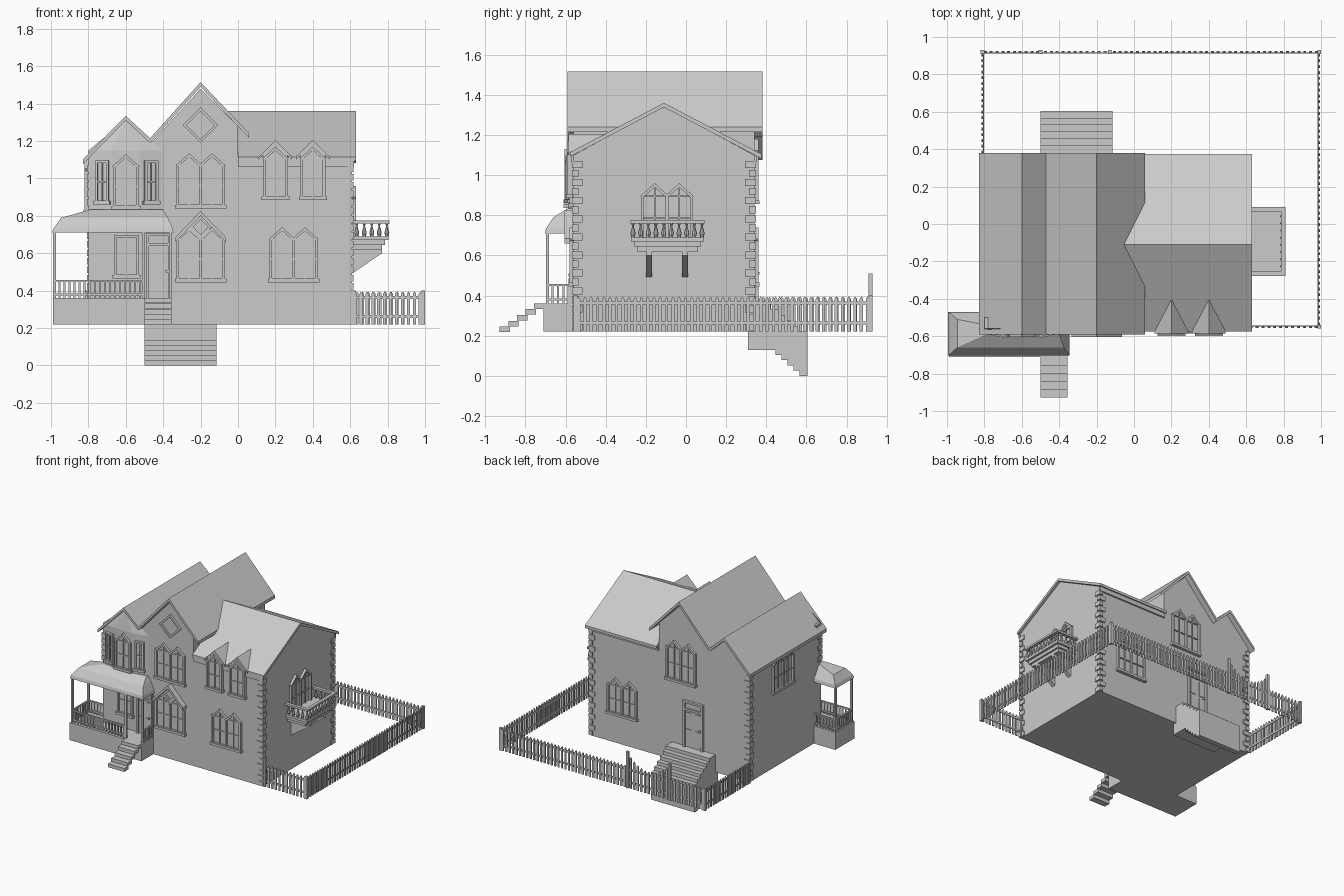
import bpy, bmesh, math
from mathutils import Matrix, Vector

cube = bpy.data.objects.get("Cube")
if cube:
    bpy.data.objects.remove(cube, do_unlink=True)

grey = bpy.data.materials.new("plain_grey")
grey.use_nodes = True
grey.diffuse_color = (0.6, 0.6, 0.6, 1)
grey.node_tree.nodes["Principled BSDF"].inputs["Base Color"].default_value = (0.6, 0.6, 0.6, 1)
I = Matrix.Identity(4)


def finish(name, bm):
    bmesh.ops.recalc_face_normals(bm, faces=bm.faces)
    me = bpy.data.meshes.new(name)
    bm.to_mesh(me)
    bm.free()
    me.materials.append(grey)
    bpy.context.collection.objects.link(bpy.data.objects.new(name, me))


def prism(bm, pts, a, b, axis="Y", M=I):
    """Extrude a 2D outline from a to b along an axis."""
    put = {"X": lambda u, v, t: (t, u, v), "Y": lambda u, v, t: (u, t, v),
           "Z": lambda u, v, t: (u, v, t)}[axis]
    r0, r1 = [[bm.verts.new(M @ Vector(put(u, v, t))) for u, v in pts] for t in (a, b)]
    bm.faces.new(r0)
    bm.faces.new(r1[::-1])
    for i in range(len(pts)):
        j = (i + 1) % len(pts)
        bm.faces.new((r0[i], r0[j], r1[j], r1[i]))


def box(bm, x0, x1, y0, y1, z0, z1, M=I):
    prism(bm, [(x0, z0), (x1, z0), (x1, z1), (x0, z1)], y0, y1, "Y", M)


def bar(bm, p, q, w, a, b, M=I):
    """Flat board between two points of a facade."""
    p, q = Vector(p), Vector(q)
    d = (q - p).normalized() * w / 2
    n = Vector((-d.y, d.x))
    prism(bm, [p - d - n, q + d - n, q + d + n, p - d + n], a, b, "Y", M)


def slab(bm, line, t, a, b, axis="Y"):
    """Folded roof sheet of vertical thickness t under a polyline."""
    prism(bm, line + [(u, v - t) for u, v in reversed(line)], a, b, axis)


def facing(x, y, z, deg):
    return Matrix.Translation((x, y, z)) @ Matrix.Rotation(math.radians(deg), 4, "Z")


def window(name, x, y, z, deg, w, h, lights=2, rise=0.055):
    """Peaked or square window, origin at the middle of its sill."""
    M, bm = facing(x, y, z, deg), bmesh.new()
    lw, s = w / lights, h - rise
    top = [(-w / 2, s)]
    for i in range(lights):
        c = -w / 2 + lw * (i + 0.5)
        top += [(c, h), (c + lw / 2, s)]
    outline = [(-w / 2, 0)] + top + [(w / 2, 0)]
    prism(bm, outline, -0.004, 0.02, "Y", M)
    for i, p in enumerate(outline):
        bar(bm, p, outline[(i + 1) % len(outline)], 0.014, -0.02, 0.01, M)
    for i in range(lights):
        c = -w / 2 + lw * (i + 0.5)
        bar(bm, (c, 0), (c, h), 0.007, -0.012, 0.01, M)
        if i:
            bar(bm, (c - lw / 2, 0), (c - lw / 2, s), 0.014, -0.018, 0.01, M)
    for v in (s / 2, s):
        bar(bm, (-w / 2, v), (w / 2, v), 0.007, -0.012, 0.01, M)
    box(bm, -w / 2 - 0.015, w / 2 + 0.015, -0.026, 0.01, -0.015, 0.004, M)
    finish(name, bm)


def door(name, x, y, z, deg, w, h):
    M, bm = facing(x, y, z, deg), bmesh.new()
    box(bm, -w / 2, w / 2, -0.006, 0.01, 0, h, M)
    for s in (-1, 1):
        bar(bm, (s * w / 2, 0), (s * w / 2, h), 0.016, -0.02, 0.01, M)
        for v in (0.08, 0.45):
            box(bm, s * w / 4 - w / 7, s * w / 4 + w / 7, -0.012, 0, h * v, h * (v + 0.32), M)
    for v in (h, h * 0.84):
        bar(bm, (-w / 2, v), (w / 2, v), 0.016, -0.02, 0.01, M)
    box(bm, w * 0.32, w * 0.42, -0.025, 0, h * 0.4, h * 0.44, M)
    finish(name, bm)


# House walls: twin front gables, and a side wing whose ridge runs across
F, B, L, R, G = -0.56, 0.34, -0.80, 0.61, 0.22
bm = bmesh.new()
prism(bm, [(L, G), (0, G), (0, 1.28), (-0.2, 1.48), (-0.465, 1.19), (-0.6, 1.31), (L, 1.11)], F, B)
finish("gabled_walls", bm)
bm = bmesh.new()
prism(bm, [(F, G), (B, G), (B, 1.10), (-0.11, 1.34), (F, 1.10)], 0, R, "X")
finish("wing_walls", bm)

# Roofs
bm = bmesh.new()
slab(bm, [(-0.83, 1.10), (-0.6, 1.335), (-0.47, 1.215), (-0.2, 1.515), (0.06, 1.24)], 0.025, -0.59, 0.38)
finish("gabled_roof", bm)
bm = bmesh.new()
slab(bm, [(-0.575, 1.115), (-0.11, 1.36), (0.375, 1.105)], 0.022, 0, 0.63, "X")
slab(bm, [(-0.45, 1.18), (-0.11, 1.36), (0.24, 1.175)], 0.022, -0.07, 0, "X")
box(bm, 0, 0.62, -0.57, F, 1.06, 1.10)
box(bm, 0, 0.62, B, B + 0.012, 1.06, 1.10)
finish("wing_roof", bm)

# Dormers with their windows
for i, x in enumerate((0.2, 0.4)):
    bm = bmesh.new()
    prism(bm, [(x - 0.065, 1.08), (x + 0.065, 1.08), (x + 0.065, 1.13), (x, 1.19), (x - 0.065, 1.13)], -0.577, -0.42)
    slab(bm, [(x - 0.09, 1.115), (x, 1.205), (x + 0.09, 1.115)], 0.015, -0.585, -0.385)
    finish(f"dormer_{i + 1}", bm)
    window(f"dormer_window_{i + 1}", x, -0.572, 0.90, 0, 0.12, 0.26, 1)

# Corner bay with its small faceted roof
bm = bmesh.new()
plan = [(L, F), (-0.68, -0.585), (-0.525, -0.585), (-0.40, F), (-0.40, -0.5), (L, -0.5)]
prism(bm, plan, 0.80, 1.15, "Z")
rim = [bm.verts.new((x, y, 1.15)) for x, y in plan]
tip = bm.verts.new((-0.6, F, 1.31))
for i in range(4 - 1):
    bm.faces.new((rim[i], rim[i + 1], tip))
finish("bay", bm)
tilt = math.degrees(math.atan2(0.025, 0.12))
window("bay_window", -0.6, -0.584, 0.85, 0, 0.125, 0.27, 1)
window("bay_left_window", -0.725, -0.575, 0.875, -tilt, 0.06, 0.215, 1, 0)
window("bay_right_window", -0.465, -0.574, 0.875, tilt, 0.06, 0.215, 1, 0)

# Paired windows and doors on all four sides
for name, x, y, z, deg, h in (
        ("front_upper_window", -0.2, F, 0.855, 0, 0.27), ("front_lower_window", -0.2, F, 0.46, 0, 0.27),
        ("front_wing_window", 0.297, F, 0.46, 0, 0.27), ("balcony_window", R, -0.095, 0.68, 90, 0.27),
        ("back_upper_window", -0.2, B, 0.87, 180, 0.30), ("back_lower_window", 0.32, B, 0.46, 180, 0.27),
        ("left_window", L, -0.07, 0.83, -90, 0.27)):
    window(name, x, y, z, deg, 0.245, h)
window("porch_window", -0.597, F, 0.48, 0, 0.12, 0.21, 1, 0)
door("front_door", -0.425, F, 0.36, 0, 0.12, 0.34)
door("back_door", -0.31, B, 0.36, 180, 0.16, 0.36)

# Hood over the lower front window, and diamond ornaments
bm = bmesh.new()
slab(bm, [(-0.335, 0.685), (-0.2, 0.825), (-0.065, 0.685)], 0.025, -0.605, F)
finish("window_hood", bm)
for name, z, r in (("gable_diamond", 1.285, 0.085), ("hood_diamond", 0.74, 0.05)):
    bm = bmesh.new()
    ring = [(-0.2 + r, z), (-0.2, z + r), (-0.2 - r, z), (-0.2, z - r)]
    prism(bm, ring, F - 0.005, F + 0.01)
    for i in range(4):
        bar(bm, ring[i], ring[i - 1], 0.014, F - 0.018, F)
    finish(name, bm)

# Corner stones
bm = bmesh.new()
for x, y, z0 in ((R, F, G), (R, B, G), (L, B, G), (L, F, 0.85)):
    sx, sy = (1 if x > 0 else -1), (1 if y > 0 else -1)
    n = int((1.08 - z0) / 0.045)
    for i in range(n):
        z, k = z0 + i * 0.045, 0.045 if i % 2 else 0.025
        box(bm, *sorted((x - sx * k, x + sx * 0.008)), *sorted((y - sy * (0.07 - k), y + sy * 0.008)), z + 0.005, z + 0.04)
finish("corner_stones", bm)

# Porch: base, lofted roof, posts, railing
bm = bmesh.new()
box(bm, -0.99, -0.355, -0.71, -0.47, G, 0.36)
finish("porch_base", bm)
bm = bmesh.new()
prev = None
for x0, x1, y0, y1, z in ((-0.995, -0.345, -0.703, -0.47, 0.71), (-0.985, -0.35, -0.697, -0.475, 0.735),
                          (-0.945, -0.375, -0.66, -0.51, 0.79), (-0.79, -0.40, -0.59, -0.54, 0.833)):
    loop = [bm.verts.new(p) for p in ((x0, y0, z), (x1, y0, z), (x1, y1, z), (x0, y1, z))]
    if prev:
        for i in range(4):
            bm.faces.new((prev[i - 1], prev[i], loop[i], loop[i - 1]))
    else:
        bm.faces.new(loop)
    prev = loop
bm.faces.new(prev)
finish("porch_roof", bm)
bm = bmesh.new()
for x, y in ((-0.98, -0.69), (-0.98, -0.485), (-0.505, -0.69), (-0.36, -0.69), (-0.36, -0.57)):
    box(bm, x - 0.008, x + 0.008, y - 0.008, y + 0.008, 0.36, 0.72)
finish("porch_posts", bm)
bm = bmesh.new()
for z in (0.375, 0.448):
    box(bm, -0.98, -0.505, -0.696, -0.684, z, z + 0.01)
    box(bm, -0.986, -0.974, -0.69, -0.485, z, z + 0.01)
    box(bm, -0.98, -0.80, -0.491, -0.479, z, z + 0.01)
    box(bm, -0.366, -0.354, -0.69, -0.56, z, z + 0.01)
spots = [(-0.955 + i * 0.027, -0.69) for i in range(17)] + [(-0.98, -0.665 + i * 0.027) for i in range(7)]
spots += [(-0.955 + i * 0.027, -0.485) for i in range(6)] + [(-0.36, -0.665 + i * 0.027) for i in range(4)]
for x, y in spots:
    box(bm, x - 0.005, x + 0.005, y - 0.005, y + 0.005, 0.36, 0.45)
finish("porch_railing", bm)

# Front steps (thin folded flight) and back steps (solid)
bm = bmesh.new()
for i in range(5):
    y, z = -0.928 + i * 0.043, 0.245 + i * 0.029
    box(bm, -0.5, -0.355, y, y + 0.052, z - 0.027, z)
finish("front_steps", bm)
bm = bmesh.new()
top = [(0.31, 0.36)]
for i in range(6):
    top += [(0.42 + i * 0.037, 0.36 - i * 0.028), (0.42 + i * 0.037, 0.332 - i * 0.028)]
under = [(0.605, 0)]
for i in range(5):
    under += [(0.565 - i * 0.03, i * 0.026), (0.565 - i * 0.03, (i + 1) * 0.026)]
prism(bm, top + under + [(0.31, 0.13)], -0.5, -0.115, "X")
finish("back_steps", bm)

# Balcony: stepped floor, brackets, turned balusters, rail
bm = bmesh.new()
for x, y0, y1, z0, z1 in ((0.77, -0.245, 0.06, 0.62, 0.645), (0.785, -0.26, 0.075, 0.645, 0.67), (0.805, -0.275, 0.09, 0.67, 0.69)):
    box(bm, 0.60, x, y0, y1, z0, z1)
for y in (-0.185, -0.005):
    prism(bm, [(0.60, 0.485), (0.77, 0.60), (0.77, 0.62), (0.60, 0.62)], y - 0.015, y + 0.015)
finish("balcony_floor", bm)
bm = bmesh.new()
for x0, x1, y0, y1 in ((0.785, 0.81, -0.277, 0.092), (0.60, 0.81, -0.277, -0.252), (0.60, 0.81, 0.067, 0.092)):
    box(bm, x0, x1, y0, y1, 0.76, 0.776)
spots = [(0.796, -0.264 + i * 0.0382) for i in range(10)]
spots += [(0.635 + i * 0.04, y) for i in range(4) for y in (-0.264, 0.079)]
for x, y in spots:
    for r0, r1, z0, z1 in ((0.008, 0.013, 0.69, 0.71), (0.013, 0.004, 0.71, 0.745), (0.004, 0.009, 0.745, 0.762)):
        bmesh.ops.create_cone(bm, cap_ends=True, segments=8, radius1=r0, radius2=r1, depth=z1 - z0,
                              matrix=Matrix.Translation((x, y, (z0 + z1) / 2)))
finish("balcony_railing", bm)


# Picket fence runs and the dipped garden gate
def fence(name, x, y, deg, length, dip=0.0):
    M, bm = facing(x, y, G, deg), bmesh.new()
    n = round(length / 0.031)
    for i in range(n):
        u = (i + 0.5) * length / n
        h = 0.175 + dip * (2 * u / length - 1) ** 2
        prism(bm, [(u - 0.008, 0), (u + 0.008, 0), (u + 0.008, h - 0.012), (u, h), (u - 0.008, h - 0.012)], -0.005, 0.003, "Y", M)
    for z in (0.035, 0.135):
        box(bm, 0, length, 0.002, 0.008, z, z + 0.016, M)
    finish(name, bm)


fence("front_fence", R, -0.55, 0, 0.38)
fence("side_fence", 0.99, -0.55, 90, 1.47)
fence("back_fence", 0.99, 0.92, 180, 1.11)
fence("back_short_fence", -0.5, 0.92, 180, 0.31)
fence("left_fence", -0.81, 0.92, -90, 0.58)
fence("garden_gate", -0.14, 0.92, 180, 0.35, 0.09)
bm = bmesh.new()
for x, y, h in ((0.62, -0.55, 0.40), (0.99, -0.55, 0.40), (0.99, 0.92, 0.40), (-0.81, 0.92, 0.40), (-0.5, 0.92, 0.51), (-0.13, 0.92, 0.51)):
    box(bm, x - 0.01, x + 0.01, y - 0.01, y + 0.01, G, h)
finish("fence_posts", bm)
